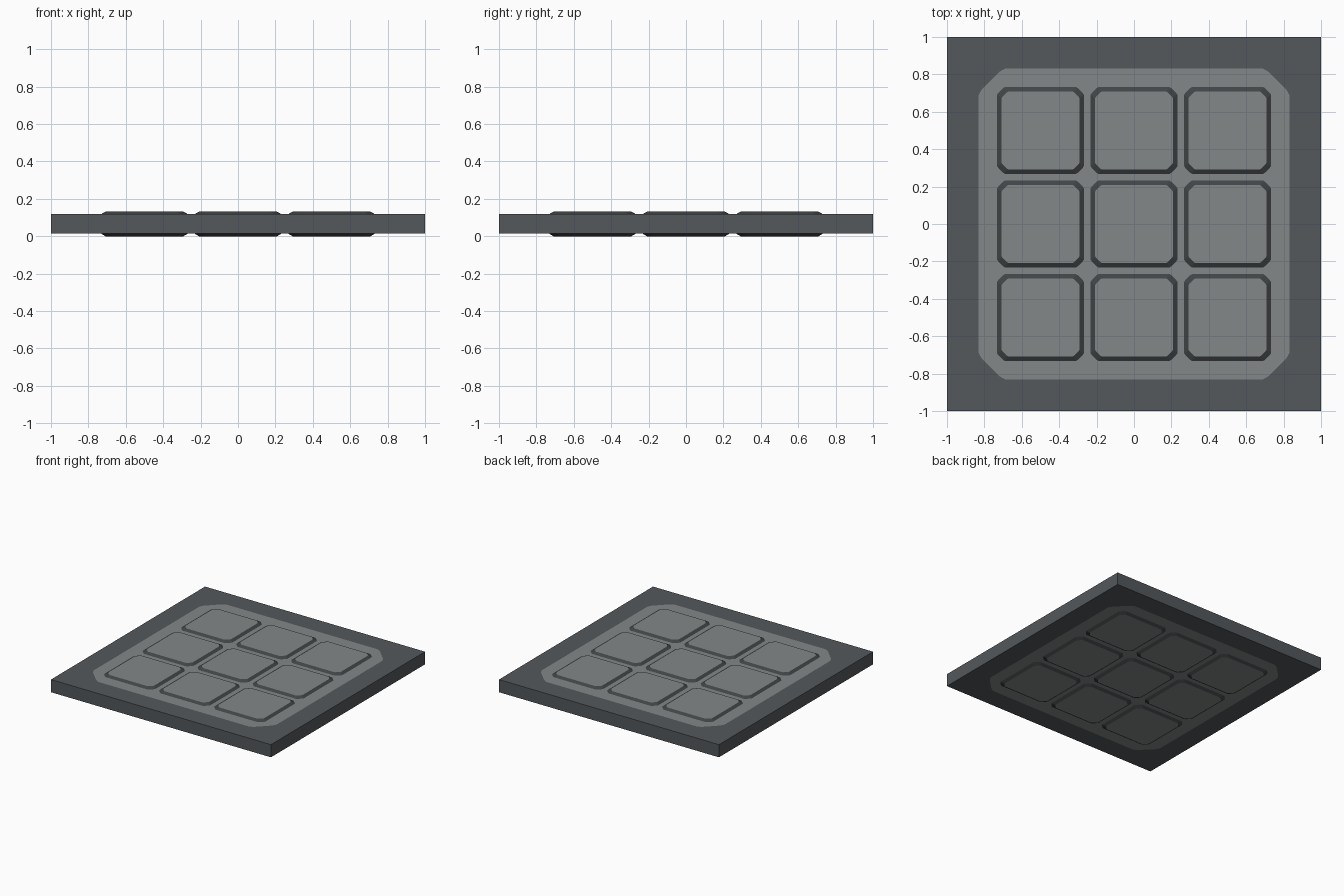
import bpy, bmesh

if "Cube" in bpy.data.objects:
    bpy.data.objects.remove(bpy.data.objects["Cube"])

Z_LOW, Z_HIGH, THICK = 0.014, 0.118, 0.132
MID = THICK / 2


def material(name, rgb):
    m = bpy.data.materials.new(name)
    m.diffuse_color = (*rgb, 1)
    m.use_nodes = True
    m.node_tree.nodes["Principled BSDF"].inputs["Base Color"].default_value = m.diffuse_color
    return m


FRAME = material("dark grey frame", (0.088, 0.098, 0.105))
PANEL = material("light grey panel", (0.228, 0.245, 0.25))
EDGE = material("charcoal edge", (0.052, 0.058, 0.061))


def outline(half, cut):
    """Counter-clockwise square outline with cut, slightly eased corners (4 points each)."""
    corner = [(0, 1), (0.12, 0.78), (0.78, 0.12), (1, 0)]
    pts = []
    quarter = [(half - a * cut, half - b * cut) for a, b in corner]
    for _ in range(4):
        pts += quarter
        quarter = [(-y, x) for x, y in quarter]
    return pts


def finish(name, bm, mats):
    bmesh.ops.recalc_face_normals(bm, faces=bm.faces)
    me = bpy.data.meshes.new(name)
    bm.to_mesh(me)
    bm.free()
    for m in mats:
        me.materials.append(m)
    ob = bpy.data.objects.new(name, me)
    bpy.context.collection.objects.link(ob)
    return ob


# Square slab with the light panel set flush into both faces
bm = bmesh.new()
squares = []
for z in (Z_LOW, Z_HIGH):
    sq = [bm.verts.new((x, y, z)) for x, y in ((1, 1), (-1, 1), (-1, -1), (1, -1))]
    ring = [bm.verts.new((x, y, z)) for x, y in outline(0.832, 0.145)]
    bm.faces.new(ring).material_index = 1
    for k in range(4):
        c = ring[4 * k:4 * k + 4]
        for a, b in zip(c, c[1:]):
            bm.faces.new((sq[k], b, a))
        n = (k + 1) % 4
        bm.faces.new((sq[k], sq[n], ring[4 * n], c[3]))
    squares.append(sq)
for k in range(4):
    n = (k + 1) % 4
    bm.faces.new((squares[0][k], squares[0][n], squares[1][n], squares[1][k]))
finish("slab", bm, [FRAME, PANEL])


# Raised tiles with dark sloping edges, running through to both faces
def tile(name, cx, cy):
    bm = bmesh.new()
    levels = [(0, 0.208, 0.036), (Z_LOW, 0.232, 0.042),
              (Z_HIGH, 0.232, 0.042), (THICK, 0.208, 0.036)]
    rings = [[bm.verts.new((cx + x, cy + y, z)) for x, y in outline(h, c)]
             for z, h, c in levels]
    for lo, hi in zip(rings, rings[1:]):
        for i in range(len(lo)):
            j = (i + 1) % len(lo)
            bm.faces.new((lo[i], lo[j], hi[j], hi[i])).material_index = 1
    bm.faces.new(rings[0])
    bm.faces.new(rings[-1])
    finish(name, bm, [PANEL, EDGE])


for row in range(3):
    for col in range(3):
        tile(f"tile_{row + 1}_{col + 1}", (col - 1) * 0.5, (row - 1) * 0.5)
